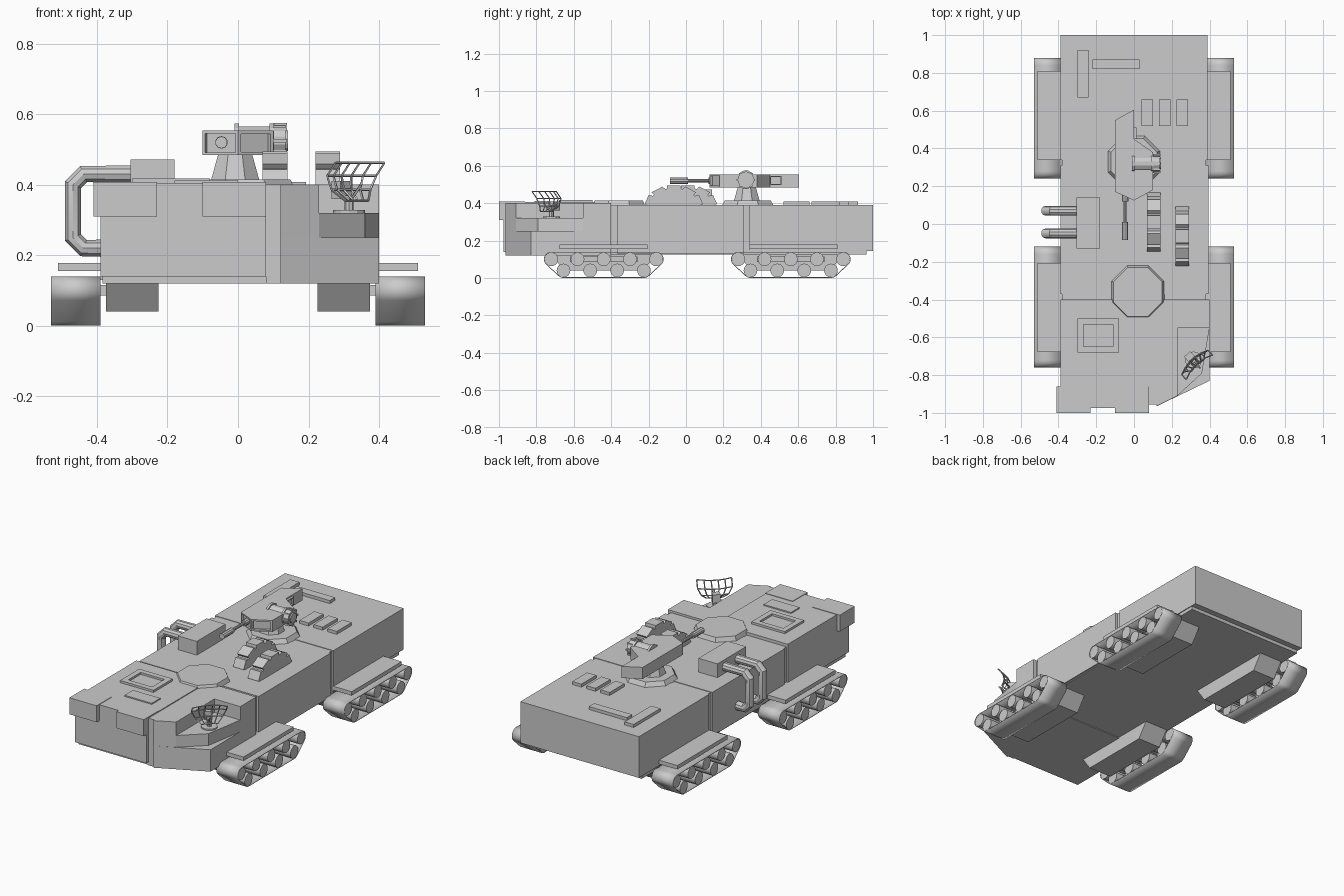
import bpy, bmesh, math
from mathutils import Vector, Matrix
from mathutils.geometry import convex_hull_2d

if "Cube" in bpy.data.objects:
    bpy.data.objects.remove(bpy.data.objects["Cube"])


def finish(name, bm, smooth=False):
    bmesh.ops.recalc_face_normals(bm, faces=bm.faces)
    me = bpy.data.meshes.new(name)
    bm.to_mesh(me)
    bm.free()
    ob = bpy.data.objects.new(name, me)
    bpy.context.collection.objects.link(ob)
    if smooth:
        bpy.ops.object.select_all(action='DESELECT')
        ob.select_set(True)
        bpy.context.view_layer.objects.active = ob
        bpy.ops.object.shade_smooth_by_angle(angle=math.radians(35))
    return ob


def prism(name, pts, a, b, axis='z', scale=1.0, recess=(), caps=True, smooth=False):
    """Extrude a 2D outline from a to b; recess = (direction, margin, depth) panels."""
    bm = bmesh.new()
    cx = (min(p[0] for p in pts) + max(p[0] for p in pts)) / 2
    cy = (min(p[1] for p in pts) + max(p[1] for p in pts)) / 2
    place = (lambda u, v, w: (u, v, w)) if axis == 'z' else (lambda u, v, w: (w, u, v))
    lo = [bm.verts.new(place(u, v, a)) for u, v in pts]
    hi = [bm.verts.new(place(cx + (u - cx) * scale, cy + (v - cy) * scale, b)) for u, v in pts]
    n = len(pts)
    for i in range(n):
        j = (i + 1) % n
        bm.faces.new((lo[i], lo[j], hi[j], hi[i]))
    if caps:
        bm.faces.new(lo)
        bm.faces.new(hi)
    bmesh.ops.recalc_face_normals(bm, faces=bm.faces)
    for d, margin, depth in recess:
        d = Vector(d).normalized()
        for f in [f for f in bm.faces if f.normal.dot(d) > 0.97]:
            nrm = f.normal.copy()
            bmesh.ops.inset_individual(bm, faces=[f], thickness=margin)
            f2 = bmesh.ops.extrude_discrete_faces(bm, faces=[f])['faces'][0]
            bmesh.ops.translate(bm, verts=f2.verts, vec=nrm * -depth)
    return finish(name, bm, smooth)


def box(name, x0, x1, y0, y1, z0, z1, **kw):
    return prism(name, [(x0, y0), (x1, y0), (x1, y1), (x0, y1)], z0, z1, **kw)


def ngon(cx, cy, r, n, turn=0.0):
    return [(cx + r * math.cos(2 * math.pi * (i + turn) / n),
             cy + r * math.sin(2 * math.pi * (i + turn) / n)) for i in range(n)]


def rod(bm, p, q, r, n=4):
    p, q = Vector(p), Vector(q)
    m = Matrix.Translation((p + q) / 2) @ (q - p).to_track_quat('Z', 'Y').to_matrix().to_4x4()
    bmesh.ops.create_cone(bm, cap_ends=True, segments=n, radius1=r, radius2=r,
                          depth=(q - p).length, matrix=m)


# Hull sections with recessed joints
box('belly_plate', -0.385, 0.385, -0.83, 0.965, 0.125, 0.15)
box('rear_hull', -0.39, 0.39, 0.34, 1.0, 0.145, 0.39)
box('middle_hull', -0.39, 0.395, -0.37, 0.31, 0.13, 0.39)
box('front_left_hull', -0.39, 0.08, -0.975, -0.40, 0.14, 0.405)
for i, y in enumerate((-0.40, 0.31)):
    box(f'hull_joint_{i}', -0.38, 0.38, y, y + 0.03, 0.14, 0.387)
box('nose_joint', 0.08, 0.12, -0.955, -0.40, 0.12, 0.40)
box('front_belly', -0.385, 0.12, -0.95, -0.40, 0.12, 0.14)

# Chamfered front corner, stepping in around the antenna bay
back = [(0.40, -0.40), (0.12, -0.40), (0.12, -0.965)]
prism('front_corner_base', back + [(0.40, -0.83)], 0.12, 0.25)
prism('front_corner_step', back + [(0.23, -0.91), (0.36, -0.79), (0.40, -0.55)], 0.25, 0.32)
prism('front_corner_top', back + [(0.23, -0.91), (0.23, -0.55), (0.40, -0.55)], 0.32, 0.40)

# Front corner boxes, hatch and deck panels
for i, x in enumerate((-0.41, -0.10)):
    box(f'front_box_{i}', x, x + 0.18, -1.0, -0.86, 0.31, 0.408)
box('hatch_frame', -0.30, -0.08, -0.68, -0.50, 0.40, 0.418, recess=[((0, 0, 1), 0.045, 0.012)])
box('front_deck_panel', -0.18, 0.0, -0.81, -0.73, 0.40, 0.412)
box('rear_panel_long', -0.22, 0.03, 0.82, 0.87, 0.388, 0.408)
box('rear_panel_side', -0.30, -0.24, 0.67, 0.92, 0.388, 0.408)
for i in range(3):
    x = 0.04 + i * 0.093
    box(f'rear_vent_{i}', x, x + 0.06, 0.52, 0.66, 0.388, 0.408)
prism('round_cover', ngon(0.02, -0.36, 0.152, 8, 0.5), 0.387, 0.415, scale=0.92)

# Exhaust box and bent pipes
box('exhaust_box', -0.305, -0.18, -0.13, 0.14, 0.388, 0.472)
for i, y in enumerate((0.07, -0.05)):
    path = [(-0.29, 0.43), (-0.438, 0.43), (-0.468, 0.40), (-0.468, 0.25), (-0.438, 0.22), (-0.38, 0.22)]
    cu = bpy.data.curves.new('pipe_path', 'CURVE')
    cu.dimensions = '3D'
    cu.bevel_depth = 0.026
    cu.bevel_resolution = 3
    cu.use_fill_caps = True
    sp = cu.splines.new('POLY')
    sp.points.add(len(path) - 1)
    for p, (x, z) in zip(sp.points, path):
        p.co = (x, y, z, 1)
    ob = bpy.data.objects.new(f'exhaust_pipe_{i}', cu)
    bpy.context.collection.objects.link(ob)
    bpy.ops.object.select_all(action='DESELECT')
    ob.select_set(True)
    bpy.context.view_layer.objects.active = ob
    bpy.ops.object.convert(target='MESH')
    bpy.ops.object.shade_smooth_by_angle(angle=math.radians(35))

# Stepped launcher arches
for i, (x, yc) in enumerate(((0.07, 0.01), (0.22, -0.065))):
    prof = []
    for k in range(5):
        for deg, r in ((2, 0.86), (5, 1.0), (31, 1.0), (34, 0.86)):
            a = math.radians(k * 36 + deg)
            prof.append((yc + 0.157 * r * math.cos(a), 0.385 + 0.112 * r * math.sin(a)))
    prism(f'launcher_arch_{i}', prof, x, x + 0.07, axis='x')

# Gun turret: base, pedestal, head
prism('turret_base', ngon(0, 0.33, 0.15, 8, 0.5), 0.387, 0.415, scale=0.88)
prism('turret_pedestal', ngon(-0.008, 0.325, 0.075, 8, 0.5), 0.41, 0.49, scale=0.68)
prism('turret_head', [(-0.10, 0.17), (0, 0.125), (0.10, 0.18), (0.10, 0.38), (0.0, 0.45),
                      (0.0, 0.605), (-0.10, 0.55)], 0.484, 0.553,
      recess=[((-0.41, -0.91, 0), 0.011, 0.012), ((0.48, -0.88, 0), 0.013, 0.015)])
box('side_sight', -0.01, 0.012, 0.45, 0.51, 0.497, 0.545, recess=[((1, 0, 0), 0.008, 0.01)])

# Gun barrel and muzzle
bm = bmesh.new()
rod(bm, (-0.047, 0.16, 0.52), (-0.047, 0.0, 0.52), 0.009, 10)
rod(bm, (-0.047, 0.01, 0.52), (-0.047, -0.085, 0.52), 0.017, 10)
rod(bm, (-0.047, 0.16, 0.52), (-0.047, 0.12, 0.52), 0.018, 10)
finish('gun_barrel', bm)

# Side drum with flanges and rim studs
for i, (x0, x1, r) in enumerate(((-0.01, 0.003, 0.05), (0.003, 0.09, 0.042), (0.09, 0.102, 0.05),
                                 (0.102, 0.135, 0.044), (0.135, 0.142, 0.03))):
    prism(f'side_drum_{i}', ngon(0.32, 0.525, r, 12, 0.5), x0, x1, axis='x')
for i, (y, z) in enumerate(ngon(0.32, 0.525, 0.045, 8)):
    prism(f'drum_stud_{i}', ngon(y, z, 0.007, 4, 0.5), 0.10, 0.139, axis='x')

# Antenna: stand and curved lattice dish turned toward the corner
prism('antenna_base', ngon(0.315, -0.72, 0.045, 12), 0.32, 0.328)
prism('antenna_mast', ngon(0.315, -0.72, 0.013, 8), 0.325, 0.37)
turn = Matrix.Translation((0.315, -0.725, 0.0)) @ Matrix.Rotation(math.radians(43), 4, 'Z')


def dish(u, t):
    return turn @ Vector((u, 0.015 - 2.5 * u * u - 14 * (t - 0.41) ** 2, t))


bm = bmesh.new()
rows = [(0.355, 0.045), (0.385, 0.075), (0.425, 0.095), (0.462, 0.095)]
cols = (-1, -0.6, -0.2, 0.2, 0.6, 1)
for k, (z, w) in enumerate(rows):
    for c0, c1 in zip(cols, cols[1:]):
        rod(bm, dish(c0 * w, z), dish(c1 * w, z), 0.0035)
    if k:
        for c in cols:
            rod(bm, dish(c * rows[k - 1][1], rows[k - 1][0]), dish(c * w, z), 0.0035)
rod(bm, turn @ Vector((0, 0.0, 0.35)), turn @ Vector((0, -0.05, 0.40)), 0.005)
finish('antenna_dish', bm)
ob = box('antenna_drive', -0.022, 0.022, 0.012, 0.05, 0.36, 0.41)
ob.matrix_world = turn

# Four track units: belt, wheels, fender, inner suspension pod
for end, yc in (('front', -0.44), ('rear', 0.56)):
    wheels = [(yc + o, 0.10) for o in (-0.28, -0.14, 0, 0.14, 0.28)]
    wheels += [(yc + o, 0.04) for o in (-0.215, -0.072, 0.072, 0.215)]
    rim = [p for w in wheels for p in ngon(w[0], w[1], 0.04, 24)]
    hull = [rim[i] for i in convex_hull_2d([Vector(p) for p in rim])]
    for side, s in (('left', -1), ('right', 1)):
        tag = f'{end}_{side}'
        belt = prism(f'track_belt_{tag}', hull, s * 0.39, s * 0.53, axis='x', caps=False, smooth=True)
        sol = belt.modifiers.new('thickness', 'SOLIDIFY')
        sol.thickness = 0.004
        sol.offset = -1
        for i, (y, z) in enumerate(wheels):
            prism(f'wheel_{tag}_{i}', ngon(y, z, 0.0365, 20), s * 0.392, s * 0.528, axis='x', smooth=True)
        fc = yc + (0.015 if end == 'rear' else -0.002)
        box(f'fender_{tag}', *sorted((s * 0.38, s * 0.51)), fc - 0.235, fc + 0.235, 0.155, 0.178)
        prism(f'suspension_pod_{tag}', [(yc - 0.28, 0.13), (yc + 0.28, 0.13), (yc + 0.215, 0.04),
                                        (yc - 0.215, 0.04)], s * 0.225, s * 0.375, axis='x')
        box(f'axle_{tag}', *sorted((s * 0.36, s * 0.40)), yc - 0.18, yc + 0.18, 0.085, 0.115)
